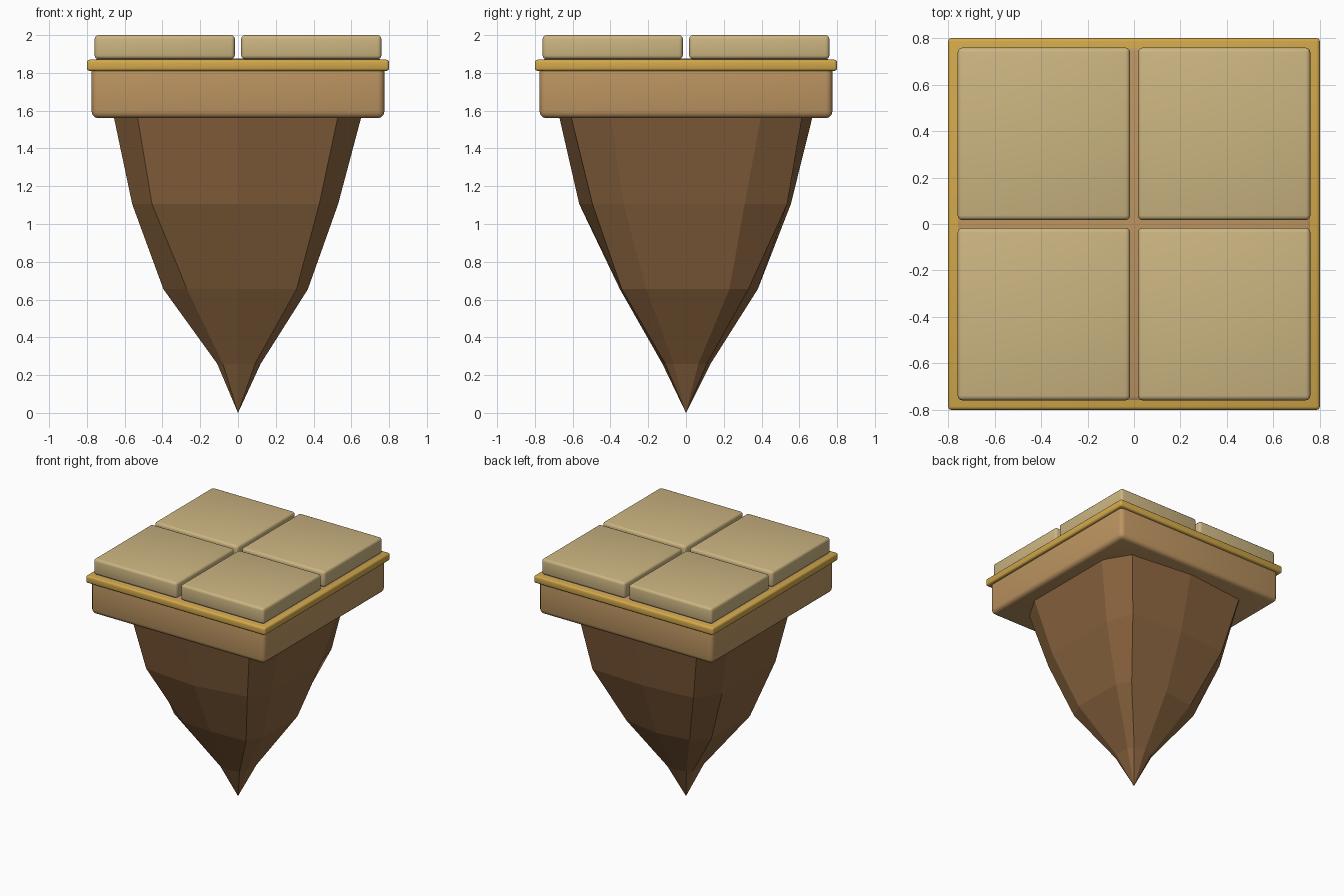
import bpy, bmesh, math
from mathutils import Vector

if "Cube" in bpy.data.objects:
    bpy.data.objects.remove(bpy.data.objects["Cube"])


def material(name, rgb):
    m = bpy.data.materials.new(name)
    m.diffuse_color = (*rgb, 1)
    m.use_nodes = True
    m.node_tree.nodes["Principled BSDF"].inputs["Base Color"].default_value = m.diffuse_color
    return m


STONE = material("pale_stone", (0.60, 0.46, 0.22))
GOLD = material("gold_trim", (0.64, 0.39, 0.07))
CLAY = material("clay", (0.51, 0.30, 0.12))
EARTH = material("earth", (0.26, 0.13, 0.05))


def make_object(name, bm, mat):
    bmesh.ops.recalc_face_normals(bm, faces=bm.faces)
    mesh = bpy.data.meshes.new(name)
    bm.to_mesh(mesh)
    bm.free()
    obj = bpy.data.objects.new(name, mesh)
    bpy.context.collection.objects.link(obj)
    mesh.materials.append(mat)
    return obj


def slab(name, x, y, half, z0, z1, bevel, mat):
    """Square block with rounded edges, smooth shaded."""
    bm = bmesh.new()
    bmesh.ops.create_cube(bm, size=1)
    for v in bm.verts:
        v.co = Vector((x + v.co.x * 2 * half, y + v.co.y * 2 * half,
                       (z0 + z1) / 2 + v.co.z * (z1 - z0)))
    bmesh.ops.bevel(bm, geom=bm.edges[:], offset=bevel, segments=3,
                    profile=0.5, affect='EDGES')
    obj = make_object(name, bm, mat)
    bpy.ops.object.select_all(action='DESELECT')
    obj.select_set(True)
    bpy.context.view_layer.objects.active = obj
    bpy.ops.object.shade_smooth_by_angle(angle=math.radians(35))


# four paving tiles
for sx in (-1, 1):
    for sy in (-1, 1):
        slab("paving_tile", sx * 0.388, sy * 0.388, 0.371, 1.873, 2.0, 0.02, STONE)

# gold rim and the block it wraps
slab("rim", 0, 0, 0.80, 1.81, 1.87, 0.015, GOLD)
slab("base_block", 0, 0, 0.775, 1.56, 1.875, 0.035, CLAY)


# ten-sided rounded-square rock tapering to a point
def rounded_ring(radius, p=0.44):
    ring = []
    for k in range(10):
        a = math.radians(18 + 36 * k)
        c, s = math.cos(a), math.sin(a)
        ring.append((math.copysign(radius * abs(c) ** p, c) if abs(c) > 1e-6 else 0,
                     math.copysign(radius * abs(s) ** p, s)))
    return ring


rings = [
    (1.65, rounded_ring(0.69)),
    (1.105, [(.53, .31), (.46, .535), (0, .555), (-.43, .52), (-.56, .34),
             (-.56, -.34), (-.455, -.52), (0, -.565), (.43, -.495), (.53, -.33)]),
    (0.655, [(.37, .23), (.30, .33), (0, .38), (-.27, .34), (-.39, .235),
             (-.395, -.25), (-.27, -.33), (0, -.35), (.31, -.34), (.37, -.21)]),
    (0.26, [(.12, .065), (.09, .11), (0, .13), (-.08, .11), (-.11, .07),
            (-.11, -.07), (-.08, -.11), (0, -.125), (.09, -.11), (.12, -.065)]),
]
bm = bmesh.new()
rows = [[bm.verts.new((x, y, z)) for x, y in pts] for z, pts in rings]
tip = bm.verts.new((0, 0, 0))
bm.faces.new(rows[0])
for k in range(10):
    n = (k + 1) % 10
    for up, low in zip(rows, rows[1:]):
        bm.faces.new((up[k], up[n], low[n], low[k]))
    bm.faces.new((rows[-1][k], rows[-1][n], tip))
make_object("hanging_rock", bm, EARTH)
